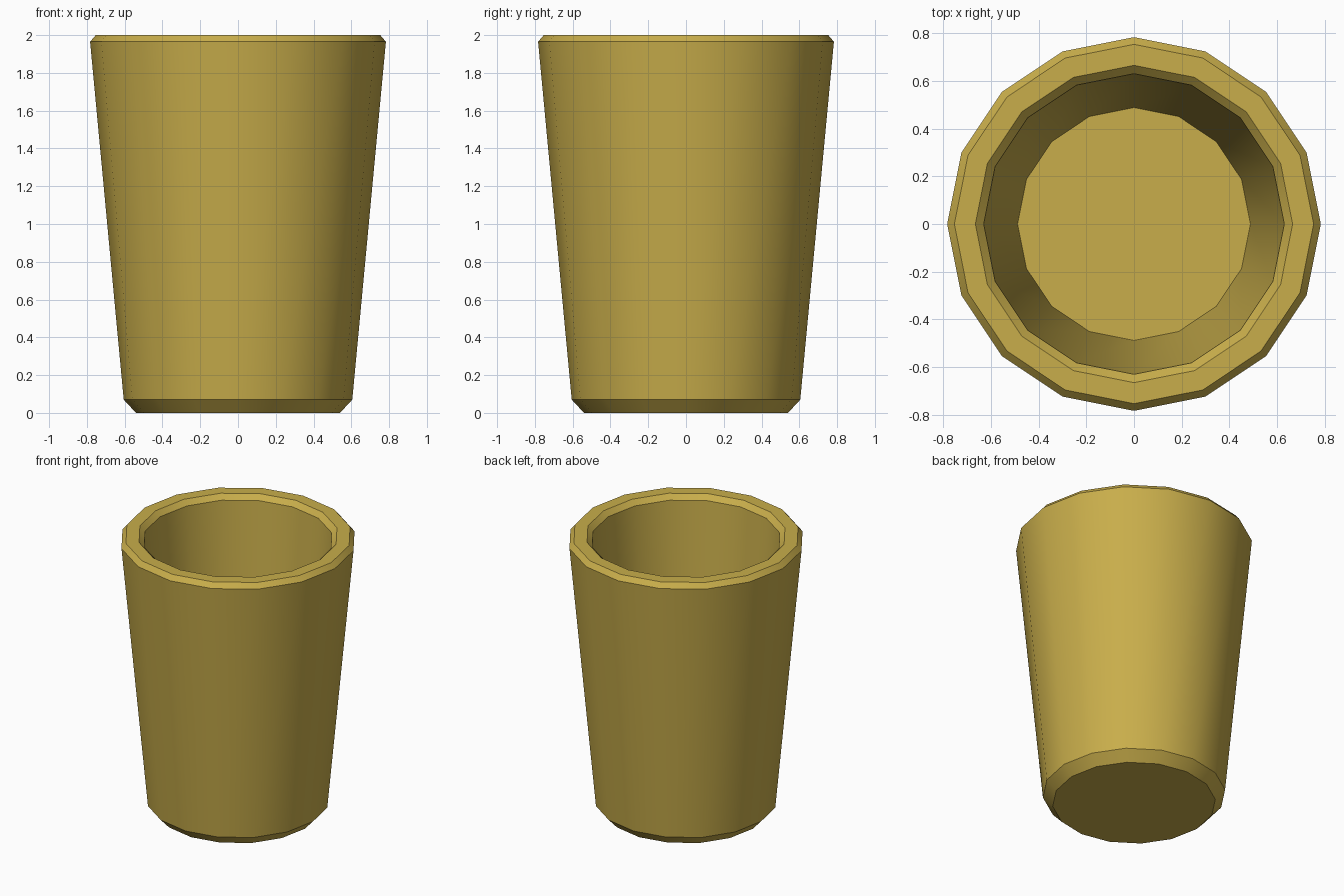
import bpy, bmesh
from math import cos, sin, pi, radians

if "Cube" in bpy.data.objects:
    bpy.data.objects.remove(bpy.data.objects["Cube"])

SIDES = 16
# Cup profile (radius, height): underside, outer wall, chamfered rim, inner wall, floor
PROFILE = [(0.54, 0.0), (0.605, 0.07), (0.783, 1.965), (0.753, 2.0),
           (0.665, 2.0), (0.63, 1.965), (0.488, 0.11)]

bm = bmesh.new()
rings = [[bm.verts.new((r * cos(2 * pi * i / SIDES), r * sin(2 * pi * i / SIDES), z))
          for i in range(SIDES)] for r, z in PROFILE]

# Walls and chamfers
for low, high in zip(rings, rings[1:]):
    for i in range(SIDES):
        j = (i + 1) % SIDES
        bm.faces.new((low[i], low[j], high[j], high[i]))

# Underside and inner floor
bm.faces.new(rings[0][::-1])
bm.faces.new(rings[-1])

mesh = bpy.data.meshes.new("cup")
bm.to_mesh(mesh)
bm.free()
cup = bpy.data.objects.new("cup", mesh)
bpy.context.collection.objects.link(cup)

# Ochre colour
ochre = bpy.data.materials.new("ochre")
ochre.diffuse_color = (0.58, 0.42, 0.07, 1)
ochre.use_nodes = True
ochre.node_tree.nodes["Principled BSDF"].inputs["Base Color"].default_value = ochre.diffuse_color
mesh.materials.append(ochre)

# Smooth round the walls, sharp at chamfers
bpy.context.view_layer.objects.active = cup
cup.select_set(True)
bpy.ops.object.shade_smooth_by_angle(angle=radians(30))
